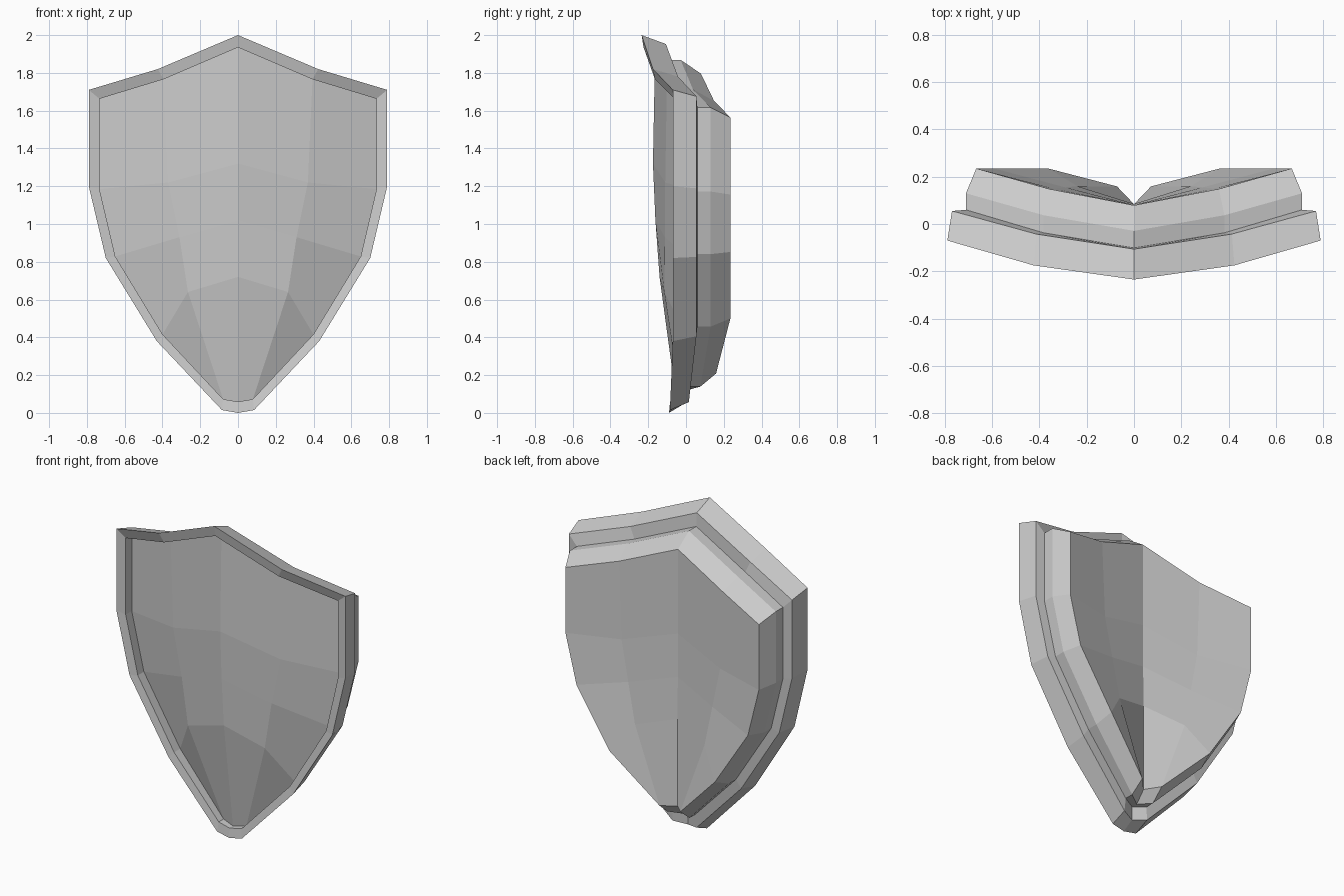
import bpy

if "Cube" in bpy.data.objects:
    bpy.data.objects.remove(bpy.data.objects["Cube"])

# Half outline of the front edge, top centre to bottom tip: x, y, z, depth factor
OUTLINE = [(0, -.235, 2.0, 1.03), (.425, -.175, 1.82, 1.06), (.79, -.07, 1.71, 1),
           (.79, -.07, 1.2, 1), (.70, -.07, .82, 1), (.43, -.07, .38, 1),
           (.085, -.085, .015, .8), (0, -.09, 0, .57)]

verts, faces = [], []


def ring(sx, sz, pivot, depth):
    """Add a shrunken, pushed-back copy of the outline; return its indices."""
    start = len(verts)
    for x, y, z, f in OUTLINE:
        verts.append((x * sx, y + depth * f, pivot + (z - pivot) * sz))
    return list(range(start, len(verts)))


def panel(edge, inner, flip):
    """Fill a ring with a faceted panel: rows of (centre, middle) points."""
    s = len(verts)
    verts.extend(inner)
    rows = [edge[:3]] + [[s + 2 * i, s + 2 * i + 1, edge[3 + i]] for i in range(3)]
    new = []
    for a, b in zip(rows, rows[1:]):
        for j in range(2):
            new.append((a[j], b[j], b[j + 1], a[j + 1]))
    c, m, e = rows[-1]
    new += [(c, edge[7], edge[6], m), (m, edge[6], e)]
    faces.extend([f[::-1] for f in new] if flip else new)


# Nested rings: recess floor, rim, rim back, step, chamfer, back edge
rings = [ring(.928, .938, .95, .07), ring(.928, .938, .95, .01),
         ring(1, 1, 0, 0), ring(.975, .955, .95, .125),
         ring(.90, .872, .98, .13), ring(.90, .872, .98, .2),
         ring(.845, .80, .98, .305)]
for a, b in zip(rings, rings[1:]):
    for i in range(7):
        faces.append((a[i], a[i + 1], b[i + 1], b[i]))

# Bulging front panel and hollow back panel
panel(rings[0], [(0, -.175, 1.32), (.37, -.11, 1.22), (0, -.162, 1.02),
                 (.31, -.112, .93), (0, -.14, .72), (.265, -.115, .64)], False)
panel(rings[-1], [(0, .08, 1.27), (.34, .15, 1.17), (0, .08, 1.0),
                  (.29, .155, .92), (0, .085, .74), (.24, .16, .67)], True)

mesh = bpy.data.meshes.new("shield")
mesh.from_pydata(verts, [], faces)
mesh.update()
shield = bpy.data.objects.new("shield", mesh)
bpy.context.collection.objects.link(shield)

# Mirror the right half across the centre
mirror = shield.modifiers.new("mirror", 'MIRROR')
mirror.use_clip = True
